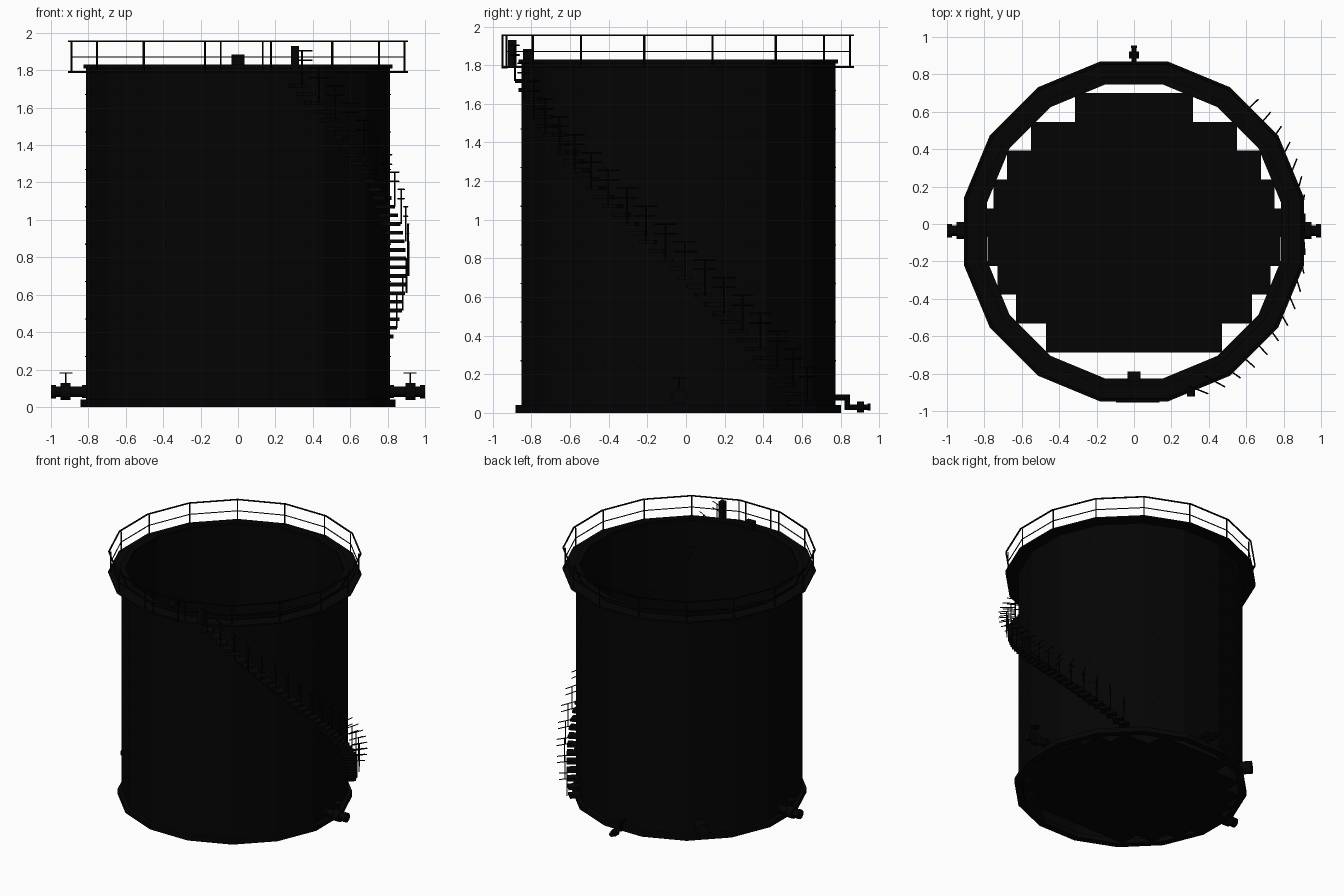
import bpy, bmesh
from math import sin, cos, pi, radians
from mathutils import Vector, Matrix

cube = bpy.data.objects.get("Cube")
if cube:
    bpy.data.objects.remove(cube)

SIDES = 16
CY = -0.04                      # tank axis in y
FLAT = cos(pi / SIDES)          # flat distance to corner radius


def material(name, value):
    m = bpy.data.materials.new(name)
    m.use_nodes = True
    color = (value, value, value, 1)
    m.diffuse_color = color
    m.node_tree.nodes["Principled BSDF"].inputs["Base Color"].default_value = color
    return m


BLACK = material("tank black", 0.0012)


def finish(bm, name):
    bmesh.ops.recalc_face_normals(bm, faces=bm.faces)
    mesh = bpy.data.meshes.new(name)
    bm.to_mesh(mesh)
    bm.free()
    mesh.materials.append(BLACK)
    ob = bpy.data.objects.new(name, mesh)
    bpy.context.collection.objects.link(ob)


def polar(r, deg, z):
    a = radians(deg)
    return Vector((r * cos(a), CY + r * sin(a), z))


def box(bm, center, size, deg=0):
    mat = (Matrix.Translation(center) @ Matrix.Rotation(radians(deg), 4, 'Z')
           @ Matrix.Diagonal((*size, 1)))
    bmesh.ops.create_cube(bm, size=1, matrix=mat)


def rod(bm, a, b, r, sides=4):
    a, b = Vector(a), Vector(b)
    d = b - a
    mat = Matrix.Translation((a + b) / 2) @ d.to_track_quat('Z', 'Y').to_matrix().to_4x4()
    bmesh.ops.create_cone(bm, cap_ends=True, segments=sides, radius1=r, radius2=r,
                          depth=d.length, matrix=mat)


def ring(name, inner, outer, z0, z1):
    """Sixteen-sided ring; inner and outer are distances to the flats."""
    bm = bmesh.new()
    loops = []
    for k in range(SIDES):
        deg = (k + 0.5) * 360 / SIDES
        loops.append([bm.verts.new(polar(r / FLAT, deg, z)) for r, z in
                      ((inner, z0), (outer, z0), (outer, z1), (inner, z1))])
    for k in range(SIDES):
        p, q = loops[k], loops[(k + 1) % SIDES]
        for j in range(4):
            n = (j + 1) % 4
            bm.faces.new((p[j], q[j], q[n], p[n]))
    finish(bm, name)


# Shell, base flange, top curb, walkway and rails
ring("tank_shell", 0.806, 0.813, 0.0, 1.82)
ring("base_flange", 0.79, 0.842, 0.0, 0.04)
ring("top_curb", 0.785, 0.827, 1.81, 1.83)
ring("walkway", 0.813, 0.909, 1.785, 1.797)
ring("top_rail", 0.899, 0.909, 1.952, 1.96)
ring("middle_rail", 0.889, 0.895, 1.868, 1.873)

# Floor made of plate strips
bm = bmesh.new()
row = 0.154
for i, half in enumerate((0.315, 0.55, 0.68, 0.75, 0.79, 0.782, 0.73, 0.63, 0.47)):
    box(bm, (0, 0.70 - row * (i + 0.5), 0.007), (2 * half, row, 0.012))
finish(bm, "floor_plates")

# Rows of small clips on the shell seams
bm = bmesh.new()
for level in range(1, 9):
    for k in range(SIDES):
        for side in (-0.08, 0.08):
            deg = k * 360 / SIDES
            p = polar(0.813, deg, 0.07 + 0.2 * level)
            p += Vector((-sin(radians(deg)), cos(radians(deg)), 0)) * side
            box(bm, p, (0.008, 0.006, 0.006), deg)
finish(bm, "shell_clips")

# Walkway posts on the corners
bm = bmesh.new()
for k in range(SIDES):
    deg = (k + 0.5) * 360 / SIDES
    rod(bm, polar(0.907, deg, 1.785), polar(0.907, deg, 1.956), 0.006)
finish(bm, "walkway_posts")

# Small landing at the front
bm = bmesh.new()
box(bm, (0.02, -0.94, 1.79), (0.23, 0.03, 0.012))
for x in (-0.092, 0.132):
    rod(bm, (x, -0.95, 1.785), (x, -0.95, 1.958), 0.005)
rod(bm, (-0.092, -0.95, 1.955), (0.132, -0.95, 1.955), 0.004)
finish(bm, "front_landing")

# Spiral stair: close treads, with a post and short bars at every second one
treads, rails = bmesh.new(), bmesh.new()
STEPS = 37
for i in range(STEPS):
    t = i / (STEPS - 1)
    deg, z = 47 - 115 * t, 0.053 + 1.665 * t
    box(treads, polar(0.855, deg, z), (0.085, 0.075, 0.02), deg)
    if i % 2 == 0:
        foot = polar(0.912, deg, z)
        rod(rails, foot, foot + Vector((0, 0, 0.185)), 0.005)
        a = radians(90 - deg)
        along = Vector((cos(a), sin(a), 0)) * 0.06
        for h in (0.135, 0.185):
            mid = foot + Vector((0, 0, h))
            rod(rails, mid - along, mid + along, 0.004)
finish(treads, "stair_treads")
finish(rails, "stair_handrail")

# Fittings on the top edge
bm = bmesh.new()
box(bm, (0, -0.817, 1.85), (0.07, 0.055, 0.07))
finish(bm, "gauge_box")
bm = bmesh.new()
box(bm, (0.305, -0.9, 1.86), (0.042, 0.045, 0.14))
finish(bm, "stair_top_post")

# Side nozzles with valve and handwheel
for name, s in (("left_nozzle", 1), ("right_nozzle", -1)):
    bm = bmesh.new()
    for x0, x1, r in ((0.79, 1.0, 0.028), (0.805, 0.835, 0.034),
                      (0.895, 0.948, 0.046), (0.972, 1.0, 0.036)):
        rod(bm, (s * x0, -0.035, 0.082), (s * x1, -0.035, 0.082), r, 12)
    rod(bm, (s * 0.92, -0.035, 0.08), (s * 0.92, -0.035, 0.185), 0.005, 6)
    rod(bm, (s * 0.92, -0.035, 0.178), (s * 0.92, -0.035, 0.184), 0.034, 12)
    finish(bm, name)

# Short access nozzle at the rear
bm = bmesh.new()
rod(bm, polar(0.79, 131, 0.105), polar(0.905, 131, 0.105), 0.048, 12)
finish(bm, "access_nozzle")

# Rear drain pipe with elbow, valve and end flange
bm = bmesh.new()
for a, b, r in (((0.75, 0.08), (0.845, 0.08), 0.015), ((0.835, 0.094), (0.835, 0.016), 0.014),
                ((0.825, 0.03), (0.95, 0.03), 0.014), ((0.885, 0.03), (0.922, 0.03), 0.028),
                ((0.94, 0.03), (0.955, 0.03), 0.018)):
    rod(bm, (0, *a), (0, *b), r, 10)
finish(bm, "drain_pipe")
